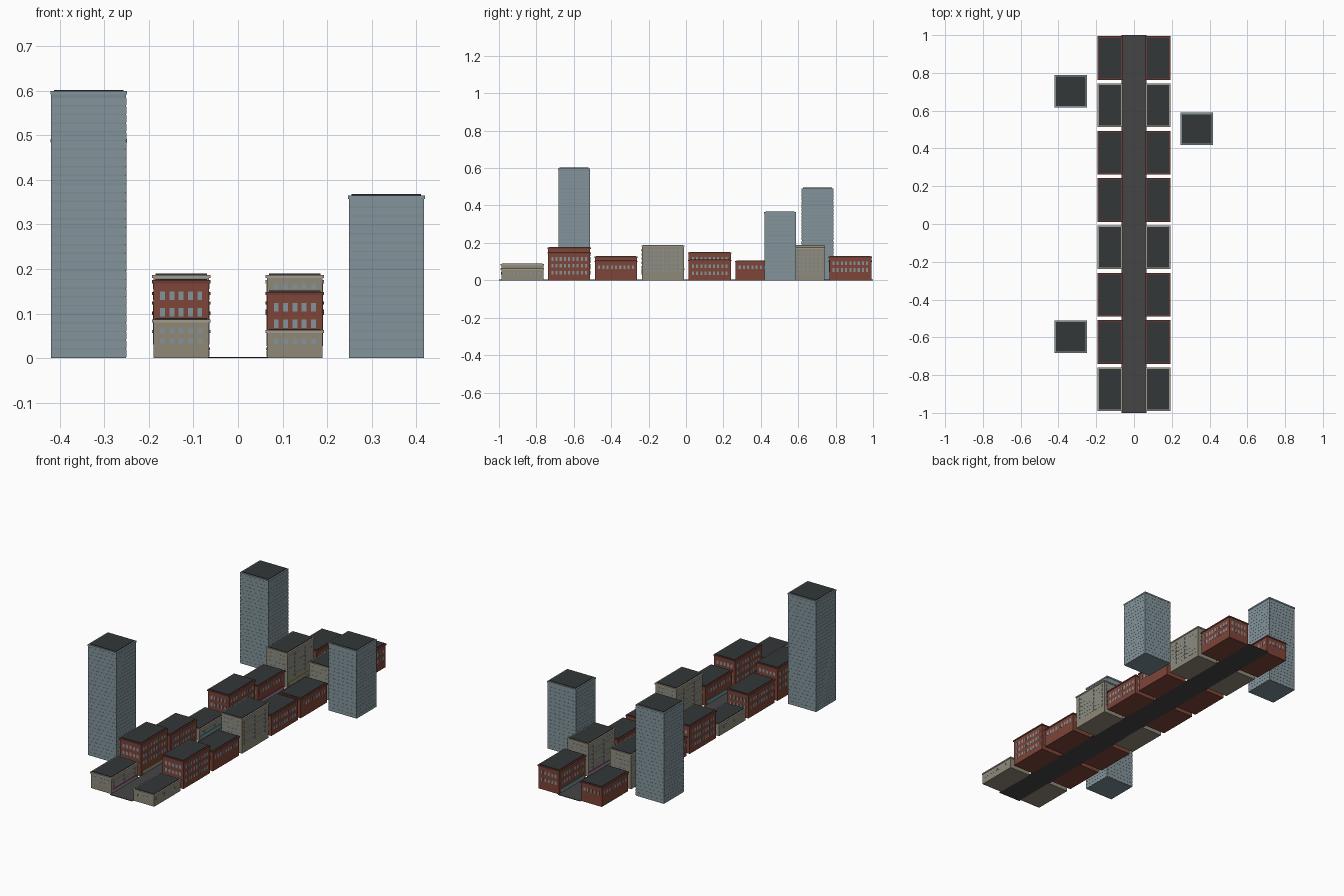
import bpy, bmesh
from mathutils import Matrix, Vector

if "Cube" in bpy.data.objects:
    bpy.data.objects.remove(bpy.data.objects["Cube"])


def material(name, r, g, b):
    m = bpy.data.materials.new(name)
    m.diffuse_color = (r, g, b, 1)
    m.use_nodes = True
    m.node_tree.nodes["Principled BSDF"].inputs["Base Color"].default_value = m.diffuse_color
    return m


BRICK = material("brick", .21, .058, .04)
BRICK_TRIM = material("brick_trim", .15, .045, .035)
STONE = material("stone", .28, .25, .19)
STONE_TRIM = material("stone_trim", .36, .33, .27)
GLASS = material("glass", .23, .30, .33)
TOWER = material("tower_cladding", .20, .27, .30)
ROOF = material("roof_felt", .033, .038, .04)
ASPHALT = material("asphalt", .06, .06, .062)
SIGNS = [material("sign_pink", .5, .04, .2), material("sign_yellow", .55, .38, .05),
         material("sign_turquoise", .04, .4, .42)]


def boxes(name, items, mat):
    """One object from (x0, x1, y0, y1, z0, z1) boxes."""
    bm = bmesh.new()
    for x0, x1, y0, y1, z0, z1 in items:
        centre = Vector((x0 + x1, y0 + y1, z0 + z1)) / 2
        size = Vector((x1 - x0, y1 - y0, z1 - z0))
        bmesh.ops.create_cube(bm, size=1, matrix=Matrix.LocRotScale(centre, None, size))
    me = bpy.data.meshes.new(name)
    bm.to_mesh(me)
    bm.free()
    me.materials.append(mat)
    ob = bpy.data.objects.new(name, me)
    bpy.context.collection.objects.link(ob)
    return ob


def roof_and_cornice(name, x0, x1, y0, y1, h, trim, band):
    o, i = .003, .005
    boxes(name + "_cornice", [(x0 - o, x1 + o, y0 - o, y1 + o, h - .003 - band, h - .003)], trim)
    boxes(name + "_roof", [(x0 + i, x1 - i, y0 + i, y1 - i, h - .004, h)], ROOF)


def windows(name, x0, x1, y0, y1, rows, size_z):
    """Panes on all four walls, slightly proud of the wall."""
    d, w, items = .0008, .0055, []
    for z in rows:
        for k in range(5):
            x = x0 + (x1 - x0) * (k + 1) / 6
            for y in (y0, y1):
                items.append((x - w, x + w, y - d, y + d, z - size_z, z + size_z))
        for k in range(9):
            y = y0 + (y1 - y0) * (k + 1) / 10
            for x in (x0, x1):
                items.append((x - d, x + d, y - w, y + w, z - size_z, z + size_z))
    boxes(name, items, GLASS)


def street_building(name, side, yc, h, stone, sign):
    x0, x1 = sorted((side * .065, side * .19))
    y0, y1 = yc - .1125, yc + .1125
    boxes(name + "_walls", [(x0, x1, y0, y1, 0, h - .004)], STONE if stone else BRICK)
    roof_and_cornice(name, x0, x1, y0, y1, h, STONE_TRIM if stone else BRICK_TRIM, .007)
    # window rows counted down from the cornice
    step, drop, half = (.0225, .029, .006) if stone else (.037, .038, .0095)
    rows, z = [], h - drop
    while z > .034:
        rows.append(z)
        z -= step
    windows(name + "_windows", x0, x1, y0, y1, rows, half)
    # shop front and sign band facing the street
    f = side * .065
    boxes(name + "_shopfront", [(f - .0008, f + .0008, y0 + .015, y1 - .015, .004, .017)], GLASS)
    boxes(name + "_sign", [(f - .002, f + .002, y0 + .01, y1 - .01, .018, .024)], sign)


# road
boxes("road", [(-.067, .067, -1, 1, 0, .003)], ASPHALT)

# two rows of street buildings, front to back
LEFT = [.09, .178, .13, .066, .152, .107, .19, .108]
RIGHT = [.066, .152, .107, .19, .112, .107, .178, .13]
STONE_LEFT, STONE_RIGHT = {0, 3, 6}, {0, 3, 6}
for i in range(8):
    yc = -.875 + .2505 * i
    street_building(f"left_building_{i + 1}", -1, yc, LEFT[i], i in STONE_LEFT, SIGNS[(0, 1, 2, 2, 1, 0, 1, 2)[i]])
    street_building(f"right_building_{i + 1}", 1, yc, RIGHT[i], i in STONE_RIGHT, SIGNS[(1, 0, 2, 1, 0, 1, 0, 2)[i]])

# glass towers behind the rows
for name, x, y, h in [("tower_back_left", -.335, .703, .495),
                      ("tower_right", .333, .503, .368),
                      ("tower_front_left", -.335, -.598, .602)]:
    r = .084
    boxes(name + "_core", [(x - r, x + r, y - r, y + r, 0, h - .004)], TOWER)
    n = round(h / .02)
    g = r + .0006
    boxes(name + "_glazing", [(x - g, x + g, y - g, y + g, h * k / n * .97 + .003, h * (k + 1) / n * .97)
                              for k in range(n)], GLASS)
    roof_and_cornice(name, x - r + .001, x + r - .001, y - r + .001, y + r - .001, h, GLASS, .008)
